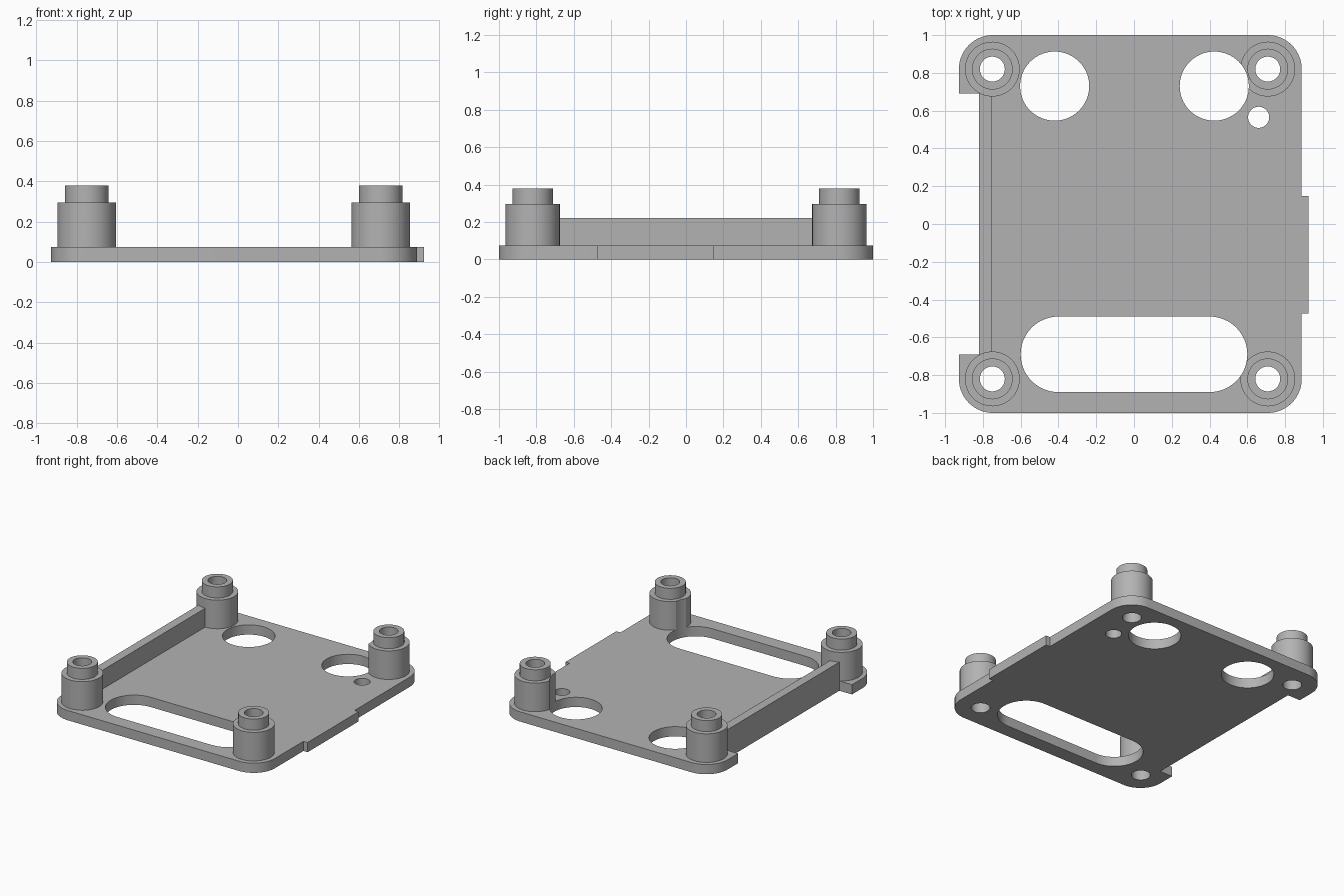
import bpy, bmesh, math

if "Cube" in bpy.data.objects:
    bpy.data.objects.remove(bpy.data.objects["Cube"])

grey = bpy.data.materials.new("plain_grey")
grey.diffuse_color = (0.45, 0.45, 0.45, 1)
grey.use_nodes = True
grey.node_tree.nodes["Principled BSDF"].inputs["Base Color"].default_value = grey.diffuse_color

PLATE_TOP, WALL_TOP, SHOULDER, POST_TOP = 0.075, 0.22, 0.295, 0.38
POSTS = [(x, y) for x in (-0.75, 0.708) for y in (-0.82, 0.82)]


def arc(cx, cy, r, a0, a1, n):
    return [(cx + r * math.cos(math.radians(a0 + (a1 - a0) * i / n)),
             cy + r * math.sin(math.radians(a0 + (a1 - a0) * i / n))) for i in range(n + 1)]


def circle(cx, cy, r, n=64):
    return arc(cx, cy, r, 0, 360, n)[:-1]


def prism(name, outline, z0, z1):
    """Extrude a counter-clockwise outline from z0 to z1."""
    bm = bmesh.new()
    base = bm.faces.new([bm.verts.new((x, y, z0)) for x, y in outline])
    top = bmesh.ops.extrude_face_region(bm, geom=[base])["geom"]
    bmesh.ops.translate(bm, vec=(0, 0, z1 - z0),
                        verts=[v for v in top if isinstance(v, bmesh.types.BMVert)])
    bmesh.ops.recalc_face_normals(bm, faces=bm.faces)
    mesh = bpy.data.meshes.new(name)
    bm.to_mesh(mesh)
    bm.free()
    mesh.materials.append(grey)
    ob = bpy.data.objects.new(name, mesh)
    bpy.context.collection.objects.link(ob)
    return ob


def combine(target, tools, operation):
    """Apply one boolean per tool, then discard the tools."""
    for tool in tools:
        mod = target.modifiers.new("combine", 'BOOLEAN')
        mod.object, mod.operation, mod.solver = tool, operation, 'EXACT'
    deps = bpy.context.evaluated_depsgraph_get()
    mesh = bpy.data.meshes.new_from_object(target.evaluated_get(deps))
    target.modifiers.clear()
    target.data = mesh
    for tool in tools:
        bpy.data.objects.remove(tool)


# Base plate: rounded corners, long notch on the left, shallow tab on the right
R, LEFT, RIGHT, NOTCH, TAB = 0.18, -0.927, 0.888, -0.82, 0.923
outline = (arc(LEFT + R, -1 + R, R, 180, 270, 16)
           + arc(RIGHT - R, -1 + R, R, 270, 360, 16)
           + [(RIGHT, -0.473), (TAB, -0.473), (TAB, 0.147), (RIGHT, 0.147)]
           + arc(RIGHT - R, 1 - R, R, 0, 90, 16)
           + arc(LEFT + R, 1 - R, R, 90, 180, 16)
           + [(LEFT, 0.692), (NOTCH, 0.692), (NOTCH, -0.692), (LEFT, -0.692)])
plate = prism("mounting_plate", outline, 0, PLATE_TOP)

# Side wall and stepped posts
parts = [prism("side_wall", [(NOTCH, -0.72), (-0.752, -0.72), (-0.752, 0.72), (NOTCH, 0.72)],
               0.03, WALL_TOP)]
for x, y in POSTS:
    parts.append(prism("post", circle(x, y, 0.145), 0.02, SHOULDER))
    parts.append(prism("post_collar", circle(x, y, 0.108), 0.04, POST_TOP))
combine(plate, parts, 'UNION')

# Holes: post bores, two large rounds, one small round and a long slot
holes = [circle(x, y, 0.066, 48) for x, y in POSTS]
holes += [circle(-0.42, 0.73, 0.183), circle(0.425, 0.73, 0.183), circle(0.66, 0.565, 0.056, 48),
          arc(0.4, -0.69, 0.2, -90, 90, 32) + arc(-0.4, -0.69, 0.2, 90, 270, 32)]
combine(plate, [prism("hole", h, -0.1, 0.5) for h in holes], 'DIFFERENCE')

bpy.context.view_layer.objects.active = plate
plate.select_set(True)
bpy.ops.object.shade_smooth_by_angle(angle=math.radians(30))
